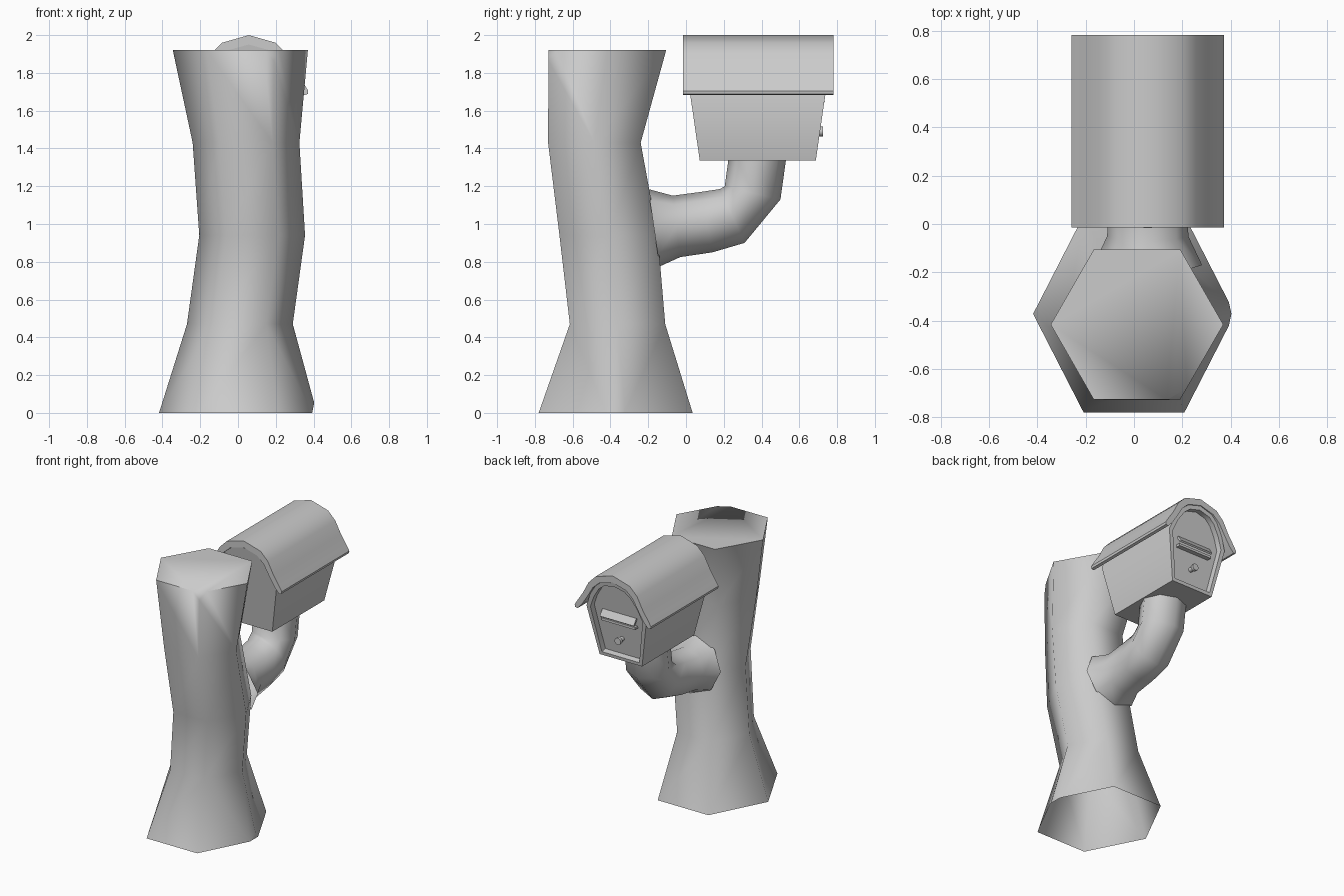
import bpy, bmesh
from math import cos, sin, pi, radians
from mathutils import Vector, Matrix

if "Cube" in bpy.data.objects:
    bpy.data.objects.remove(bpy.data.objects["Cube"])

CX = 0.057  # centre line of the branch and the box


def finish(name, bm, angle):
    bmesh.ops.recalc_face_normals(bm, faces=bm.faces[:])
    me = bpy.data.meshes.new(name)
    bm.to_mesh(me)
    bm.free()
    ob = bpy.data.objects.new(name, me)
    bpy.context.collection.objects.link(ob)
    bpy.ops.object.select_all(action='DESELECT')
    ob.select_set(True)
    bpy.context.view_layer.objects.active = ob
    bpy.ops.object.shade_smooth_by_angle(angle=radians(angle))
    return ob


def loft(rings, start=True, end=True):
    """Skin closed rings of points, with optional end caps."""
    bm = bmesh.new()
    vs = [[bm.verts.new(p) for p in r] for r in rings]
    n = len(vs[0])
    for a, b in zip(vs, vs[1:]):
        for i in range(n):
            j = (i + 1) % n
            bm.faces.new((a[i], a[j], b[j], b[i]))
    if start:
        bm.faces.new(vs[0][::-1])
    if end:
        bm.faces.new(vs[-1])
    bmesh.ops.recalc_face_normals(bm, faces=bm.faces[:])
    return bm, vs


def mirrored(half):
    """Half profile ending on the centre line -> full closed profile."""
    return half + [(-x, z) for x, z in reversed(half) if x > 0]


# Trunk: six-sided rings (z, x min, x max, y min, y max)
levels = [(0, -0.418, 0.418, -0.78, 0.035),
          (0.47, -0.27, 0.29, -0.615, -0.11),
          (0.94, -0.205, 0.355, -0.67, -0.15),
          (1.43, -0.24, 0.325, -0.73, -0.24),
          (1.92, -0.345, 0.37, -0.728, -0.105)]
rings = []
for z, x0, x1, y0, y1 in levels:
    ring = []
    for i in range(6):
        a = i * pi / 3
        ring.append(((x0 + x1) / 2 + (x1 - x0) / 2 * cos(a),
                     (y0 + y1) / 2 + (y1 - y0) / 2 * sin(a) / sin(pi / 3), z))
    rings.append(ring)
bm, vs = loft(rings)
# chipped corners at the base and the top
bmesh.ops.bevel(bm, geom=[vs[0][0], vs[-1][5]], offset=0.055, segments=1,
                affect='VERTICES', profile=0.5)
# hollow underside
bottom = [f for f in bm.faces if all(v.co.z < 1e-4 for v in f.verts)]
bmesh.ops.delete(bm, geom=bottom, context='FACES_ONLY')
finish("trunk", bm, 65)

# Branch: eight-sided tube (outer y, z, inner y, z, half width)
path = [(-0.14, 0.775, -0.20, 1.185, 0.225),
        (-0.03, 0.825, -0.07, 1.15, 0.168),
        (0.14, 0.85, 0.08, 1.17, 0.165),
        (0.31, 0.90, 0.18, 1.185, 0.165),
        (0.50, 1.13, 0.205, 1.20, 0.165),
        (0.53, 1.345, 0.225, 1.345, 0.165)]
rings = []
for yo, zo, yi, zi, w in path:
    ring = []
    for i in range(8):
        a = i * pi / 4
        ring.append((CX + w * sin(a),
                     (yo + yi) / 2 + (yo - yi) / 2 * cos(a),
                     (zo + zi) / 2 + (zo - zi) / 2 * cos(a)))
    rings.append(ring)
bm, vs = loft(rings, start=False)
finish("branch", bm, 65)

# Box body: tapered section with sloping ends and a recessed door
section = mirrored([(0.175, 1.335), (0.247, 1.70), (0.207, 1.80),
                    (0.155, 1.88), (0.10, 1.925), (0, 1.95)])


def body_ring(side):
    return [(CX + x, 0.38 + side * (0.307 + (z - 1.335) * 0.145), z)
            for x, z in section]


bm, vs = loft([body_ring(-1), body_ring(1)])
door = max((f for f in bm.faces), key=lambda f: f.calc_center_median().y)
bmesh.ops.inset_region(bm, faces=[door], thickness=0.032, depth=0)
bmesh.ops.inset_region(bm, faces=[door], thickness=0.004, depth=-0.04)
finish("box_body", bm, 35)

# Roof: thick curved shell
outer = [(0.315, 1.705), (0.295, 1.738), (0.247, 1.81),
         (0.20, 1.90), (0.14, 1.96), (0, 2.0)]
inner = [(0.292, 1.682), (0.257, 1.72), (0.212, 1.79),
         (0.165, 1.87), (0.11, 1.92), (0, 1.95)]
lip = (0.312, 1.688)
profile = mirrored([lip] + outer)
under = mirrored(inner)[::-1]
rings = [[(CX + x, y, z) for x, z in profile + under] for y in (-0.015, 0.782)]
bm, vs = loft(rings)
finish("roof", bm, 40)

# Mail slot flap and ledge
for name, size, loc, tilt in [
        ("slot_flap", (0.28, 0.014, 0.055), (CX, 0.715, 1.665), 35),
        ("slot_ledge", (0.28, 0.035, 0.018), (CX, 0.703, 1.62), 0)]:
    bm = bmesh.new()
    m = (Matrix.Translation(loc) @ Matrix.Rotation(radians(tilt), 4, 'X')
         @ Matrix.Diagonal((*size, 1)))
    bmesh.ops.create_cube(bm, size=1, matrix=m)
    finish(name, bm, 30)

# Door knob: stem and head
bm = bmesh.new()
for r, depth, y in [(0.017, 0.05, 0.685), (0.026, 0.02, 0.715)]:
    m = Matrix.Translation((CX, y, 1.49)) @ Matrix.Rotation(pi / 2, 4, 'X')
    bmesh.ops.create_cone(bm, cap_ends=True, segments=10, radius1=r,
                          radius2=r, depth=depth, matrix=m)
finish("door_knob", bm, 50)
